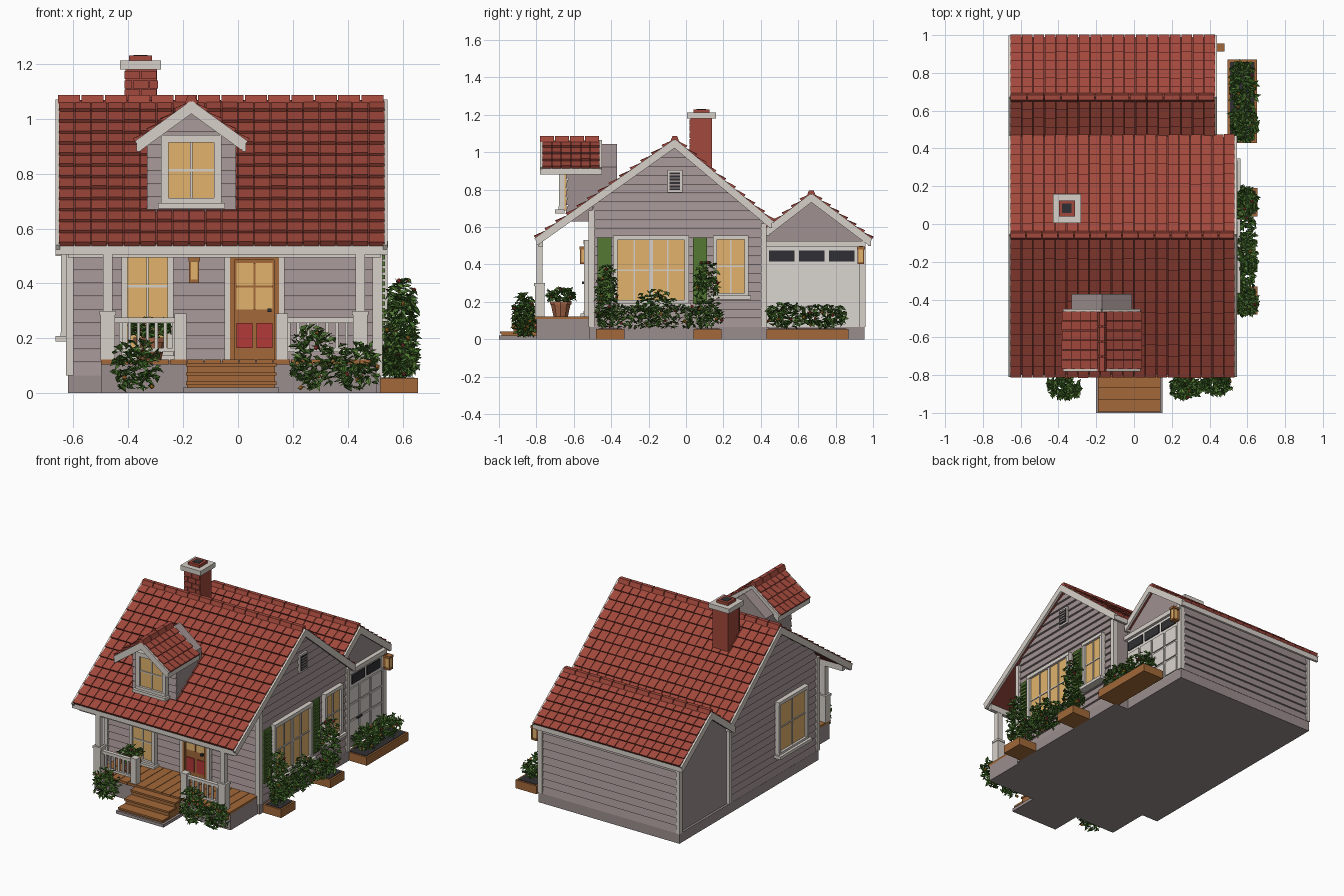
import bpy, bmesh, math, random
from mathutils import Vector, Euler

if "Cube" in bpy.data.objects:
    bpy.data.objects.remove(bpy.data.objects["Cube"])
random.seed(4)

COL = dict(wall=(.35, .28, .28), base=(.33, .27, .27), tile=(.36, .065, .045), slab=(.2, .04, .03),
           trim=(.68, .63, .58), glass=(.75, .45, .15), wood=(.36, .14, .04), dark=(.03, .03, .035),
           leaf=(.055, .15, .022), leaf2=(.1, .22, .04), shutter=(.09, .19, .035), red=(.45, .04, .04),
           orange=(.75, .28, .03), pot=(.38, .13, .06), door=(.7, .66, .62))
mats, parts = {}, {}
for k, c in COL.items():
    mats[k] = bpy.data.materials.new(k)
    mats[k].diffuse_color = (*c, 1)

def part(name, col):
    if name not in parts:
        parts[name] = (bmesh.new(), col)
    return parts[name][0]

def loft(bm, a, b):
    """Closed solid between two matching outlines."""
    va, vb = [bm.verts.new(p) for p in a], [bm.verts.new(p) for p in b]
    bm.faces.new(va[::-1]); bm.faces.new(vb)
    for i in range(len(a)):
        j = (i + 1) % len(a)
        bm.faces.new((va[i], va[j], vb[j], vb[i]))

def box(bm, x0, x1, y0, y1, z0, z1, f=lambda x, y, z: (x, y, z)):
    q = [(x0, y0), (x1, y0), (x1, y1), (x0, y1)]
    loft(bm, [f(x, y, z0) for x, y in q], [f(x, y, z1) for x, y in q])

# wall faces: (along, outward depth, z) -> world
def front(p): return lambda a, d, z: (a, p - d, z)
def back(p): return lambda a, d, z: (a, p + d, z)
def right(p): return lambda a, d, z: (p + d, a, z)
def left(p): return lambda a, d, z: (p - d, a, z)

def siding(name, f, z0, z1, lo, hi, step=.048):
    bm = part(name, 'wall')
    n = round((z1 - z0) / step)
    for i in range(n):
        a, b = z0 + i * (z1 - z0) / n, z0 + (i + .93) * (z1 - z0) / n
        rows = []
        for z, d in ((a, .014), (b, .004)):
            rows.append([f(lo(z), -.01, z), f(hi(z), -.01, z), f(hi(z), d, z), f(lo(z), d, z)])
        loft(bm, *rows)

def window(name, f, a0, a1, z0, z1, cols, rows, w=.022, sill=True):
    g, t = part(name + '_glass', 'glass'), part(name + '_frame', 'trim')
    box(g, a0 + .005, a1 - .005, -.01, .016, z0 + .005, z1 - .005, f)
    for a, b in ((a0, a0 + w), (a1 - w, a1)):
        box(t, a, b, 0, .03, z0, z1, f)
    for a, b in ((z0, z0 + w), (z1 - w, z1)):
        box(t, a0, a1, 0, .032, a, b, f)
    for i in range(1, cols):
        c = a0 + w + (a1 - a0 - 2 * w) * i / cols
        h = .011 if cols == 4 and i == 2 else .004
        box(t, c - h, c + h, 0, .022, z0, z1, f)
    for i in range(1, rows):
        c = z0 + w + (z1 - z0 - 2 * w) * i / rows
        box(t, a0, a1, 0, .021, c - .004, c + .004, f)
    if sill:
        box(t, a0 - .012, a1 + .012, 0, .05, z0 - .012, z0 + .008, f)

def roof_side(name, f, u0, u1, eave, ridge, rows, cols):
    """Slab, tiles and white edge boards of one slope; f maps (along, across, z)."""
    e, r = Vector(eave), Vector(ridge)
    n = Vector((-(r - e).y, (r - e).x)).normalized()
    n = n if n.y > 0 else -n
    def piece(bm, s0, s1, h00, h01, h10, h11, a, b):
        p, q = e.lerp(r, s0), e.lerp(r, s1)
        o = [p + n * h00, q + n * h10, q + n * h11, p + n * h01]
        loft(bm, [f(a, *v) for v in o], [f(b, *v) for v in o])
    piece(part(name + '_slab', 'slab'), 0, 1, -.025, 0, -.025, 0, u0, u1)
    bm, w = part(name + '_tiles', 'tile'), (u1 - u0) / cols
    for i in range(rows):
        for j in range(cols):
            h = .018 + random.uniform(-.002, .002)
            piece(bm, (i - .05) / rows, min((i + 1) / rows, 1), -.001, h, -.001, .005,
                  u0 + j * w + .002, u0 + (j + 1) * w - .002)
    t = part(name + '_trim', 'trim')
    for a, b in ((u0 - .01, u0 + .006), (u1 - .006, u1 + .01)):
        piece(t, -.01, 1, -.034, .006, -.034, .006, a, b)
    s = .016 if e.x > r.x else -.016
    box(t, u0 - .01, u1 + .01, e.x - s, e.x, e.y - .035, e.y + .003, f)

def ridge_caps(name, f, u0, u1, c, z, n):
    w = (u1 - u0) / n
    for i in range(n):
        o = [(c - .024, z - .012), (c - .013, z + .018), (c + .013, z + .018), (c + .024, z - .012)]
        loft(part(name, 'tile'), [f(u0 + i * w, *p) for p in o], [f(u0 + (i + .94) * w, *p) for p in o])

def same(u, v, z): return (u, v, z)
def swap(u, v, z): return (v, u, z)

# foundation, porch and steps
b = part('foundation', 'base')
box(b, -.62, .52, -.515, .44, 0, .065)
box(b, -.62, .42, .4, .955, 0, .065)
box(b, -.5, .505, -.8, -.5, 0, .108)
d = part('porch_deck', 'wood')
for i in range(16):
    box(d, -.5 + i * .063, -.44 + i * .063, -.81, -.51, .105, .122)
box(part('step_base', 'base'), -.2, .15, -1, -.79, 0, .02)
for i in range(3):
    y, z = -.995 + i * .065, .042 + i * .034
    box(part('steps', 'wood'), -.185, .135, y + .008, -.79, .015, z - .012)
    box(part('steps', 'wood'), -.19, .14, y, y + .08, z - .012, z)

# house and garage bodies
def body(name, o, x0, x1):
    loft(part(name, 'wall'), [(x0, y, z) for y, z in o], [(x1, y, z) for y, z in o])
body('house_body', [(-.5, .06), (.42, .06), (.42, .63), (-.06, 1.03), (-.5, .715)], -.605, .505)
body('garage_body', [(.4, .06), (.945, .06), (.945, .54), (.67, .75), (.4, .545)], -.605, .405)
lo = lambda z: max(-.505, -.06 - (1.03 - z) / .71)
hi = lambda z: min(.425, -.06 + (1.03 - z) / .84)
siding('right_siding', right(.505), .065, 1.02, lo, hi)
siding('left_siding', left(-.605), .065, 1.02, lo, hi)
siding('front_siding', front(-.5), .065, .69, lambda z: -.61, lambda z: .51)
siding('garage_back_siding', back(.943), .065, .52, lambda z: -.61, lambda z: .41)
t = part('corner_boards', 'trim')
for x0, x1, y0, y1, z1 in ((.49, .526, -.522, -.49, .69), (-.626, -.6, -.522, -.49, .69), (.49, .526, .4, .43, .62),
                           (-.626, -.6, .41, .435, .62), (-.624, -.6, .93, .96, .52), (.39, .425, .925, .96, .52)):
    box(t, x0, x1, y0, y1, .065, z1)

# roofs
roof_side('porch_roof', same, -.655, .535, (-.8, .54), (-.06, 1.065), 13, 20)
roof_side('back_roof', same, -.655, .535, (.46, .63), (-.06, 1.065), 10, 20)
ridge_caps('house_ridge', same, -.655, .535, -.06, 1.068, 14)
roof_side('garage_front_roof', same, -.655, .43, (.43, .59), (.67, .775), 5, 18)
roof_side('garage_back_roof', same, -.655, .43, (.99, .535), (.67, .775), 7, 18)
ridge_caps('garage_ridge', same, -.655, .43, .67, .778, 12)

# dormer
o = [(-.33, .63), (-.01, .63), (-.01, .92), (-.17, 1.045), (-.33, .92)]
loft(part('dormer_body', 'wall'), [(x, -.63, z) for x, z in o], [(x, -.37, z) for x, z in o])
half = lambda z: min(.162, (1.04 - z) / .75)
siding('dormer_siding', front(-.63), .67, 1.0, lambda z: -.17 - half(z), lambda z: -.17 + half(z))
window('dormer_window', front(-.65), -.28, -.06, .685, .94, 2, 2, .027)
for s, n in ((-1, 'left'), (1, 'right')):
    roof_side('dormer_' + n + '_roof', swap, -.77, -.46, (-.17 + s * .2, .915), (-.17, 1.06), 4, 6)
ridge_caps('dormer_ridge', swap, -.78, -.46, -.17, 1.068, 4)

# chimney
box(part('chimney', 'tile'), -.41, -.295, .025, .14, .85, 1.18)
for i in range(7):
    for j in range(-1, 2):
        x = -.413 + j * .06 + (i % 2) * .03
        x0, x1 = max(x, -.413), min(x + .056, -.292)
        if x1 - x0 > .01:
            box(part('chimney_bricks', 'tile'), x0, x1, .018, .03, .94 + i * .034, .97 + i * .034)
box(part('chimney_cap', 'trim'), -.43, -.28, .005, .16, 1.18, 1.212)
box(part('chimney_pot', 'tile'), -.397, -.313, .04, .125, 1.21, 1.23)
box(part('flue', 'dark'), -.38, -.33, .057, .108, 1.22, 1.232)

# porch columns, header and railings
p = part('porch_posts', 'trim')
for x in (-.475, .445):
    box(p, x - .017, x + .017, -.8, -.766, .12, .53)
    box(p, x - .026, x + .026, -.808, -.757, .12, .29)
    box(p, x - .03, x + .03, -.812, -.753, .285, .3)
box(p, -.62, .52, -.79, -.765, .495, .535)
r = part('railings', 'trim')
for x0, x1, xp in ((-.46, -.2, -.21), (.15, .43, .16)):
    box(r, x0, x1, -.795, -.77, .255, .275)
    box(r, x0, x1, -.792, -.774, .15, .165)
    box(r, xp - .022, xp + .022, -.805, -.76, .12, .29)
    for i in range(1, 8):
        x = x0 + (x1 - x0) * i / 8
        box(r, x - .006, x + .006, -.789, -.777, .16, .26)

# windows, shutters and vent
window('front_window', front(-.515), -.425, -.235, .13, .53, 2, 3)
window('big_window', right(.515), -.39, .015, .185, .555, 4, 2, .024)
window('small_window', right(.515), .145, .335, .225, .555, 2, 2)
window('left_window', left(-.615), -.375, -.06, .2, .56, 2, 2)
for y in (-.435, .075):
    f, s = right(.515), part('shutters', 'shutter')
    box(s, y - .037, y + .037, 0, .012, .19, .545, f)
    for i in range(14):
        box(s, y - .028, y + .028, .01, .02, .2 + i * .024, .215 + i * .024, f)
box(part('vent_frame', 'trim'), -.1, -.02, 0, .012, .785, .905, right(.515))
box(part('vent', 'dark'), -.088, -.032, 0, .016, .797, .893, right(.515))
for i in range(5):
    box(part('vent_slats', 'base'), -.088, -.032, 0, .02, .805 + i * .018, .812 + i * .018, right(.515))

# front door
f, w = front(-.515), part('front_door', 'wood')
box(w, -.03, .15, 0, .016, .12, .52, f)
for a, c in ((-.03, -.012), (.132, .15)):
    box(w, a, c, 0, .03, .12, .52, f)
box(w, -.03, .15, 0, .03, .485, .52, f)
box(part('door_glass', 'glass'), -.005, .125, .01, .02, .305, .475, f)
box(w, .056, .064, .01, .024, .305, .475, f)
box(w, -.005, .125, .01, .024, .385, .393, f)
for a in (-.005, .068):
    box(part('door_panels', 'red'), a, a + .057, .01, .022, .165, .255, f)
box(part('door_knob', 'dark'), .108, .122, .01, .04, .295, .308, f)
for a in (-.05, .15):
    box(part('door_trim', 'trim'), a, a + .02, 0, .03, .12, .53, f)

# wall lamps
def lamp(f, a, z):
    box(part('lamp_glow', 'glass'), a - .014, a + .014, .02, .048, z, z + .075, f)
    for z0, z1, h in ((z - .008, z + .004, .018), (z + .07, z + .085, .021)):
        box(part('lamp_metal', 'wood'), a - h, a + h, .01, .034 + h, z0, z1, f)
    box(part('lamp_metal', 'wood'), a - .01, a + .01, 0, .02, z, z + .09, f)
    for s in (-.015, .015):
        box(part('lamp_metal', 'wood'), a + s - .003, a + s + .003, .044, .051, z, z + .07, f)
lamp(front(-.515), -.16, .41)
lamp(right(.425), .935, .41)

# garage door
f, g = right(.405), part('garage_door', 'door')
box(g, .43, .925, 0, .01, .065, .5, f)
for i in range(4):
    for j in range(3):
        box(g, .443 + i * .12, .55 + i * .12, 0, .018, .075 + j * .11, .172 + j * .11, f)
for i in range(3):
    box(part('garage_glass', 'dark'), .445 + i * .16, .58 + i * .16, 0, .016, .415, .475, f)
box(part('garage_trim', 'trim'), .42, .955, 0, .028, .495, .525, f)
box(part('garage_handle', 'dark'), .65, .7, 0, .026, .172, .182, f)

# planters, pot and plants
def planter(x0, x1, y0, y1, h=.055):
    box(part('planters', 'wood'), x0, x1, y0, y1, 0, h)
    box(part('planter_soil', 'dark'), x0 + .012, x1 - .012, y0 + .012, y1 - .012, h - .01, h + .003)
planter(.52, .655, -.48, -.33)
planter(.52, .655, .04, .19)
planter(.495, .65, .43, .87)
ring = lambda r, z: [(-.32 + r * math.cos(k * math.pi / 5), -.67 + r * math.sin(k * math.pi / 5), z) for k in range(10)]
loft(part('flower_pot', 'pot'), ring(.04, .12), ring(.056, .19))
loft(part('flower_pot', 'pot'), ring(.061, .185), ring(.061, .203))

def plant(x0, x1, y0, y1, z0, z1, n, flowers=5):
    lows, highs = Vector((x0, y0, z0)), Vector((x1, y1, z1))
    c, h = (lows + highs) / 2, (highs - lows) / 2 - Vector((.01, .01, .01))
    def spot():
        v = Vector([random.gauss(0, 1) for _ in range(3)]).normalized() * random.uniform(.5, 1)
        return c + Vector([max(-1, min(1, a * 1.25)) * b for a, b in zip(v, h)])
    for i in range(n):
        bm = part(*random.choice((('leaves', 'leaf'), ('leaves', 'leaf'), ('light_leaves', 'leaf2'))))
        e = Euler((random.uniform(-.8, .8), random.uniform(-.8, .8), random.uniform(0, 6.3)))
        p, s = spot(), random.uniform(.016, .025)
        q = [Vector(v) * s for v in ((-1, 0, 0), (0, -.5, .25), (1, 0, -.2), (0, .5, .25), (0, 0, -.1))]
        for v in q:
            v.rotate(e)
        vs = [bm.verts.new(p + v) for v in q]
        for k in range(4):
            bm.faces.new((vs[k], vs[(k + 1) % 4], vs[4]))
    for i in range(flowers):
        p, (m, cc) = spot(), random.choice((('red_flowers', 'red'), ('orange_flowers', 'orange')))
        v = bmesh.ops.create_icosphere(part(m, cc), subdivisions=1, radius=.009)['verts']
        bmesh.ops.translate(part(m, cc), verts=v, vec=p)

plant(.53, .65, -.48, .2, .055, .19, 420, 14)
plant(.53, .66, -.28, -.05, .09, .27, 120, 5)
for y0, y1, z1 in ((-.49, -.36, .4), (.04, .18, .42)):
    plant(.53, .66, y0, y1, .06, z1, 240, 6)
plant(.5, .66, .43, .64, .055, .2, 210, 7)
plant(.5, .66, .62, .86, .055, .19, 210, 7)
plant(-.46, -.28, -.93, -.8, .01, .2, 200)
plant(.19, .36, -.93, -.8, .01, .25, 210)
plant(.35, .52, -.91, -.79, .01, .19, 170)
plant(-.4, -.24, -.75, -.59, .19, .28, 130, 4)

# finish all parts
for name, (bm, col) in parts.items():
    if 'leaves' not in name:
        bmesh.ops.recalc_face_normals(bm, faces=bm.faces)
    me = bpy.data.meshes.new(name)
    bm.to_mesh(me); bm.free()
    me.materials.append(mats[col])
    bpy.context.collection.objects.link(bpy.data.objects.new(name, me))

for m in bpy.data.materials:
    if m.users and not m.is_grease_pencil:
        m.use_nodes = True
        m.node_tree.nodes["Principled BSDF"].inputs["Base Color"].default_value = m.diffuse_color
